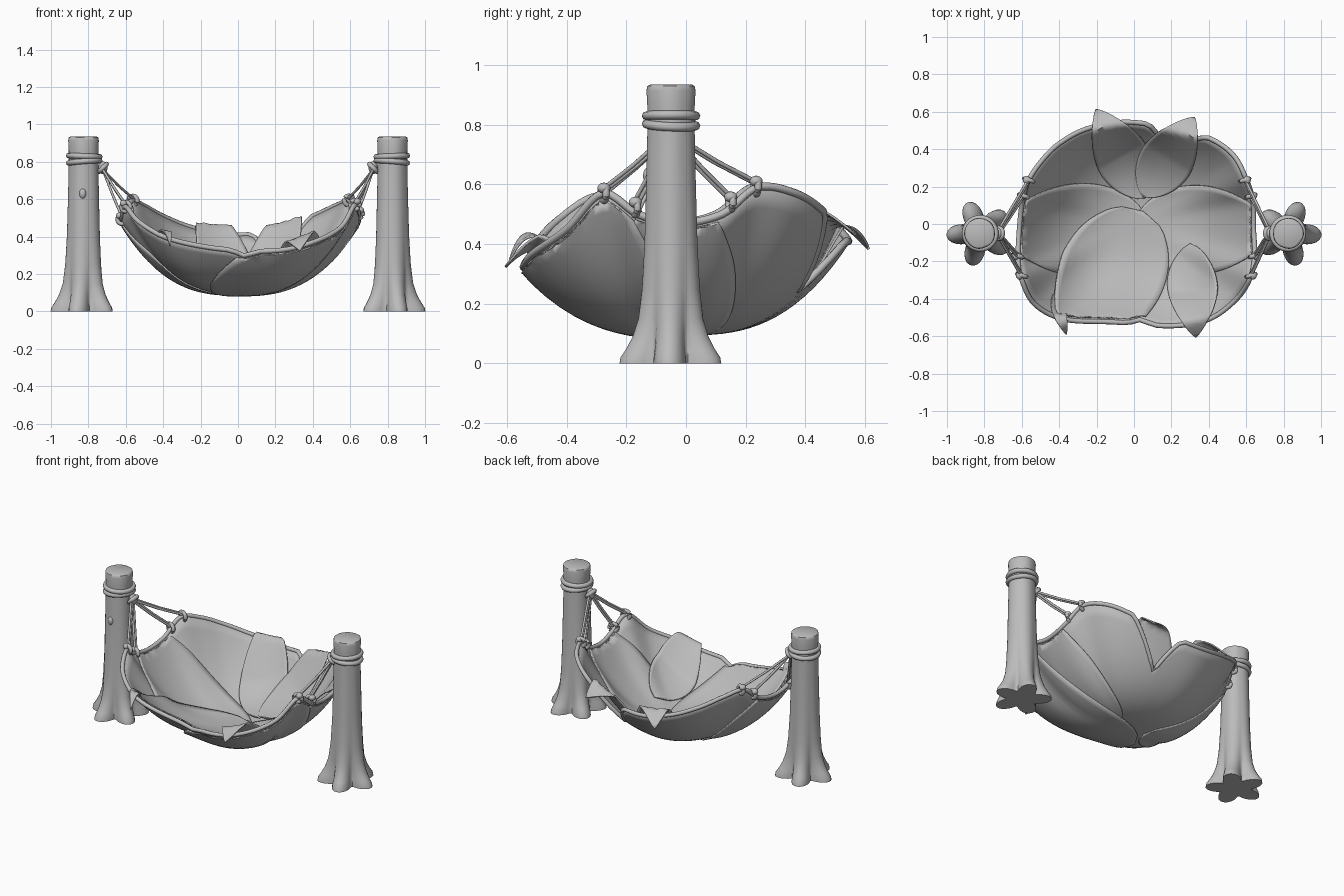
import bpy, bmesh, math
from mathutils import Vector, Matrix

if "Cube" in bpy.data.objects:
    bpy.data.objects.remove(bpy.data.objects["Cube"])

grey = bpy.data.materials.new("plain grey")
grey.diffuse_color = (0.5, 0.5, 0.5, 1)
grey.use_nodes = True
grey.node_tree.nodes["Principled BSDF"].inputs["Base Color"].default_value = grey.diffuse_color


def finish(name, verts, faces, thick=0.0, angle=40):
    me = bpy.data.meshes.new(name)
    me.from_pydata([tuple(v) for v in verts], [], faces)
    bm = bmesh.new()
    bm.from_mesh(me)
    bmesh.ops.remove_doubles(bm, verts=bm.verts, dist=0.0004)
    bmesh.ops.recalc_face_normals(bm, faces=bm.faces)
    bm.to_mesh(me)
    bm.free()
    ob = bpy.data.objects.new(name, me)
    bpy.context.collection.objects.link(ob)
    me.materials.append(grey)
    if thick:
        mod = ob.modifiers.new("thickness", 'SOLIDIFY')
        mod.thickness, mod.offset = thick, 0
    bpy.ops.object.select_all(action='DESELECT')
    ob.select_set(True)
    bpy.context.view_layer.objects.active = ob
    bpy.ops.object.shade_smooth_by_angle(angle=math.radians(angle))
    return ob


def tube(name, pts, radius, closed=False, sides=8):
    """Round rope through the given points."""
    pts = [Vector(p) for p in pts]
    n, verts, faces = len(pts), [], []
    for i, p in enumerate(pts):
        a = pts[(i - 1) % n] if closed or i else p
        b = pts[(i + 1) % n] if closed or i < n - 1 else p
        d = (b - a).normalized()
        ref = Vector((0, 0, 1)) if abs(d.z) < 0.95 else Vector((1, 0, 0))
        u = d.cross(ref).normalized()
        v = d.cross(u)
        for k in range(sides):
            t = math.tau * k / sides
            verts.append(p + (u * math.cos(t) + v * math.sin(t)) * radius)
    for i in range(n if closed else n - 1):
        for k in range(sides):
            j, m = (i + 1) % n, (k + 1) % sides
            faces.append((i*sides + k, i*sides + m, j*sides + m, j*sides + k))
    if not closed:
        faces += [tuple(range(sides)), tuple(range((n - 1) * sides, n * sides))]
    return finish(name, verts, faces, angle=60)


def ring(name, centre, radius, minor, rot=(0, 0, 0), steps=32):
    m = Matrix.Rotation(rot[2], 3, 'Z') @ Matrix.Rotation(rot[1], 3, 'Y') @ Matrix.Rotation(rot[0], 3, 'X')
    pts = [Vector(centre) + m @ Vector((radius * math.cos(math.tau * i / steps),
           radius * math.sin(math.tau * i / steps), 0)) for i in range(steps)]
    return tube(name, pts, minor, True)


# Rim of the hammock basin, a smooth closed curve
RIM = [Vector(p) for p in (
    (.64, -.03, .47), (.637, .12, .5), (.6, .24, .59), (.53, .37, .57), (.4, .46, .51),
    (.2, .515, .43), (-.05, .545, .41), (-.25, .51, .45), (-.4, .43, .51), (-.5, .33, .565),
    (-.57, .22, .59), (-.6, .1, .5), (-.615, -.05, .47), (-.62, -.2, .5), (-.6, -.3, .56),
    (-.53, -.43, .48), (-.37, -.51, .39), (-.1, -.525, .335), (.2, -.545, .325),
    (.4, -.51, .37), (.55, -.4, .45), (.625, -.28, .57), (.645, -.16, .5))]
rim = []
for i in range(len(RIM)):
    p0, p1, p2, p3 = (RIM[(i + k) % len(RIM)] for k in (-1, 0, 1, 2))
    for s in range(7):
        t = s / 7
        rim.append(0.5 * (2*p1 + (p2 - p0)*t + (2*p0 - 5*p1 + 4*p2 - p3)*t*t + (3*p1 - p0 - 3*p2 + p3)*t**3))
polar = sorted((math.atan2(p.y, p.x), math.hypot(p.x, p.y), p.z) for p in rim)
polar = [(polar[-1][0] - math.tau,) + polar[-1][1:]] + polar + [(polar[0][0] + math.tau,) + polar[0][1:]]


def rim_at(a):
    for p, q in zip(polar, polar[1:]):
        if p[0] <= a <= q[0]:
            f = (a - p[0]) / max(q[0] - p[0], 1e-9)
            return p[1] + (q[1] - p[1]) * f, p[2] + (q[2] - p[2]) * f
    return polar[0][1:]


def height(x, y):
    R, Z = rim_at(math.atan2(y, x))
    r = math.hypot(x, y) / R
    return 0.1 + (Z - 0.1) * min(r, 1) ** 2.7, r


def trim(x, y):
    """Share of the radius left by the notches where neighbouring petals meet."""
    a = math.atan2(y, x)
    cut = 1.0
    for mid, width, depth in ((1.15, .29, .27), (-1.5, .16, .05)):
        cut -= depth * max(0, 1 - abs(a - mid) / width) ** 1.3
    return cut


def on_basin(x, y, off):
    z, r = height(x, y)
    k = 0.93 / r if r > 0.93 else 1
    e, nx, ny = 0.02, x * k, y * k
    gx = (height(nx + e, ny)[0] - height(nx - e, ny)[0]) / (2 * e)
    gy = (height(nx, ny + e)[0] - height(nx, ny - e)[0]) / (2 * e)
    return Vector((x, y, z)) + Vector((-gx, -gy, 1)).normalized() * off


# Basin shell
rows = 18
verts = [Vector((0, 0, 0.1))]
for j in range(1, rows + 1):
    for p in rim:
        r = j / rows * trim(p.x, p.y)
        verts.append(Vector((p.x * r, p.y * r, 0.1 + (p.z - 0.1) * r ** 2.7)))
n = len(rim)
faces = [(0, 1 + i, 1 + (i + 1) % n) for i in range(n)]
for j in range(rows - 1):
    a = 1 + j * n
    faces += [(a + i, a + n + i, a + n + (i + 1) % n, a + (i + 1) % n) for i in range(n)]
finish("basin", verts, faces, 0.012)
tube("rim_cord", verts[-n:], 0.013, True)


def petal(name, base, tip, half, off, curl=None):
    """Leaf-shaped sheet laid on the basin; a curl lets its tip rise and droop past the rim."""
    base, tip = Vector(base), Vector(tip)
    ax = tip - base
    side = Vector((-ax.y, ax.x)).normalized()
    nu, nv, verts, faces = 28, 16, [], []
    for i in range(nu + 1):
        t = i / nu
        w = half * max(math.sin(math.pi * t ** 0.85), 0) ** (0.8 if curl else 0.55)
        for k in range(nv + 1):
            s = 2 * k / nv - 1
            p = base + ax * t + side * (w * s)
            if curl is None:
                r, cut = height(p.x, p.y)[1], 0.985 * trim(p.x, p.y)
                if r > cut:
                    p = p * (cut / r)
            v = on_basin(p.x, p.y, off)
            if curl:
                c = max(0, (t - 0.5) / 0.5)
                v.z += curl[0] * math.sin(math.pi * min(c, 1) * 0.8) - curl[1] * c ** 3
            verts.append(v)
    m = nv + 1
    for i in range(nu):
        faces += [(i*m + k, i*m + k + 1, i*m + m + k + 1, i*m + m + k) for k in range(nv)]
    return finish(name, verts, faces, 0.008, 60)


# Inner petals
petal("left_inner_petal", (.08, -.03), (-.72, -.03), .25, .010)
petal("right_inner_petal", (0, -.03), (.74, -.03), .24, .010)
petal("front_inner_petal", (.05, .07), (-.33, -.68), .29, .020)
# Curled petals reaching over the rim
petal("back_left_petal", (.06, .14), (-.21, .63), .15, .022, (.05, .09))
petal("back_right_petal", (.05, .15), (.335, .59), .15, .026, (.03, .06))
petal("front_right_petal", (.31, -.11), (.335, -.62), .14, .022, (.05, .06))
petal("front_left_curl", (-.44, -.38), (-.365, -.6), .035, .014, (.04, .06))
# Outer petals
petal("front_right_outer_petal", (-.14, -.16), (.75, -.45), .32, -.016)
petal("left_outer_petal", (-.1, -.03), (-.75, -.03), .19, -.012)
petal("right_outer_petal", (.1, -.03), (.78, -.03), .19, -.012)

# Tree posts with five spreading roots: height, mean radius, lobe depth
PROFILE = [(0, .138, .040), (.02, .136, .038), (.05, .124, .030), (.09, .112, .020), (.15, .102, .010),
           (.25, .095, .004), (.4, .088, .002), (.6, .083, .001), (.78, .079, .001), (.86, .079, .001),
           (.915, .082, .001), (.93, .079, .001), (.935, .070, 0)]


def post(name, sx):
    seg, verts, faces = 60, [], []
    cx, cy = sx * .825, -.05
    for z, r, lobe in PROFILE:
        for k in range(seg):
            a = math.tau * k / seg
            c = math.cos(5 * a + 0.25)
            rr = r + lobe * (1.1 * (2 * ((c + 1) / 2) ** 0.6 - 1) - 0.1)
            verts.append((cx + sx * rr * math.cos(a), cy + rr * math.sin(a), z))
    for j in range(len(PROFILE) - 1):
        for k in range(seg):
            a, b = j * seg + k, j * seg + (k + 1) % seg
            faces.append((a, b, b + seg, a + seg))
    faces += [tuple(range(seg)), tuple(range(len(verts) - seg, len(verts)))]
    finish(name, verts, faces, angle=50)


def blob(name, centre, size):
    bm = bmesh.new()
    bmesh.ops.create_uvsphere(bm, u_segments=16, v_segments=10, radius=1)
    verts = [Vector((v.co.x * size[0] + centre[0], v.co.y * size[1] + centre[1],
                     v.co.z * size[2] + centre[2])) for v in bm.verts]
    faces = [tuple(v.index for v in f.verts) for f in bm.faces]
    bm.free()
    finish(name, verts, faces, angle=60)


TIES = ((.235, .595), (.15, .535), (-.17, .525), (-.275, .575))
for side, sx in (("left", -1), ("right", 1)):
    post(side + "_post", sx)
    # Rope wraps and the knot facing the basin
    for i, (z, tilt) in enumerate(((.8, -.08), (.83, .04))):
        ring(f"{side}_wrap_{i}", (sx * .822, -.05, z), .083, .015, (.04 * (i - 1), -sx * tilt, 0), 40)
    apex = Vector((sx * .722, -.05, .768))
    blob(side + "_knot", apex, (.024, .032, .034))
    ring(side + "_knot_loop", apex, .028, .013, (0, .8 * sx, 0), 20)
    # Suspension ropes, each tied round the rim
    for i, (y, z) in enumerate(TIES):
        x, zr = min(((p.x, p.z) for p in rim if p.x * sx > .45 and abs(p.y - y) < .03),
                    key=lambda q: abs(q[1] - z))
        end = Vector((x, y, zr))
        start = apex + Vector((0, .01 * (1.5 - i), -.01))
        for d in (-.008, .008):
            off = Vector((0, d, 0))
            tube(f"{side}_rope_{i}", [start + off, (start + end) / 2 + off, end + off + Vector((0, 0, .012))], .007)
        ring(f"{side}_tie_{i}", end, .025, .012, (math.pi / 2, 0, .3 * sx), 20)
        blob(f"{side}_tie_knot_{i}", end + Vector((sx * .012, 0, .018)), (.02, .022, .018))

# Broken twig on the left trunk
blob("twig_stub", (-.83, -.122, .63), (.02, .022, .03))
